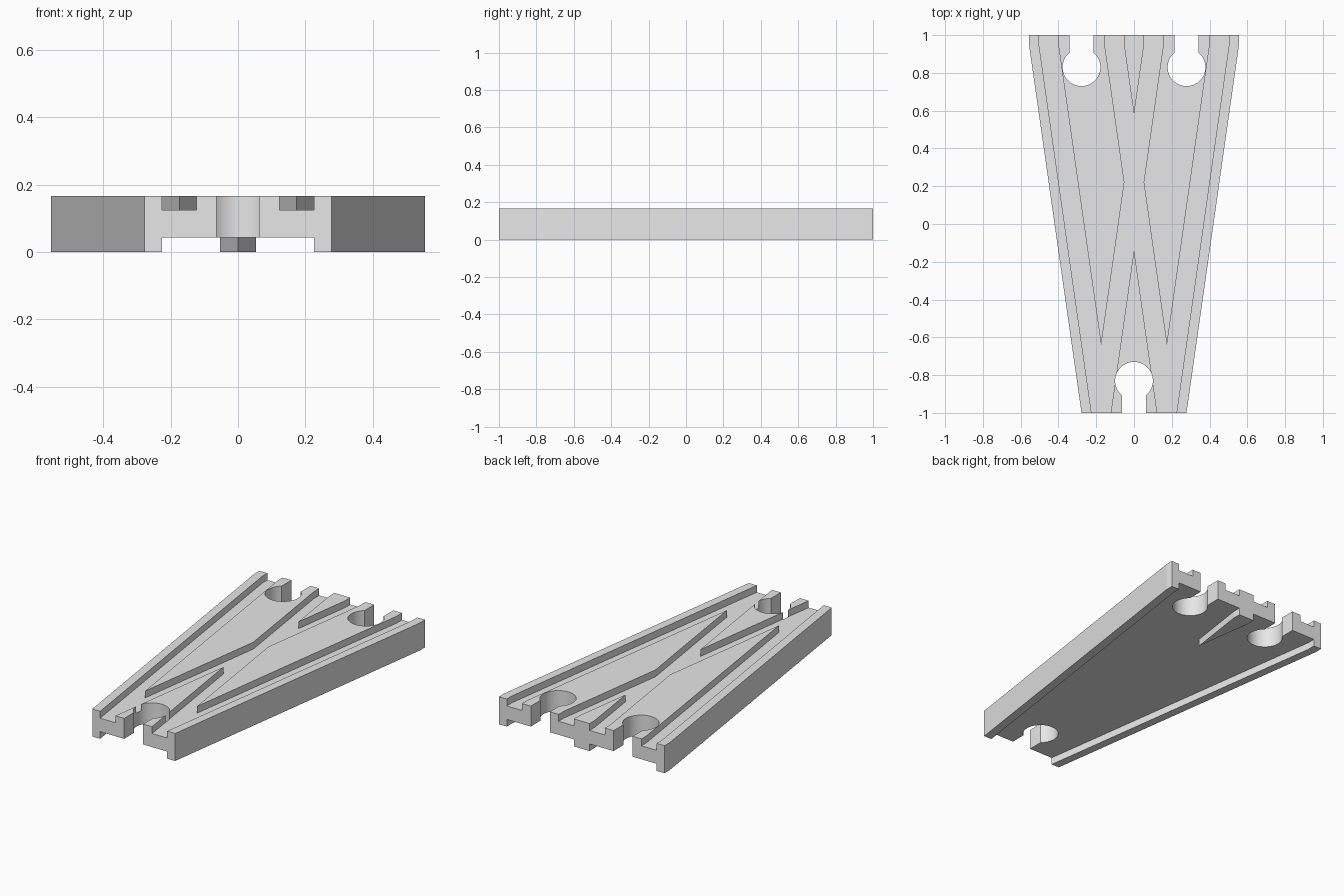
import bpy, bmesh
from math import sin, cos, asin, pi, radians

cube = bpy.data.objects.get("Cube")
if cube:
    bpy.data.objects.remove(cube, do_unlink=True)

HEIGHT, FLOOR, UNDER = 0.167, 0.125, 0.043   # top, groove floor, underside recess
BEND, SHIFT, OVER = 0.95, 0.278, 1.1         # end of the slant, sideways shift, cutter overrun
RAIL, HALF_GROOVE, INNER = 0.174, 0.051, 0.225

grey = bpy.data.materials.new("plain grey")
grey.use_nodes = True
grey.diffuse_color = (0.8, 0.8, 0.8, 1)
grey.node_tree.nodes["Principled BSDF"].inputs["Base Color"].default_value = (0.8, 0.8, 0.8, 1)


def prism(name, outline, z0, z1):
    """Extrude a flat outline from z0 to z1."""
    bm = bmesh.new()
    face = bm.faces.new([bm.verts.new((x, y, z0)) for x, y in outline])
    top = bmesh.ops.extrude_face_region(bm, geom=[face])["geom"]
    bmesh.ops.translate(bm, vec=(0, 0, z1 - z0),
                        verts=[v for v in top if isinstance(v, bmesh.types.BMVert)])
    bmesh.ops.recalc_face_normals(bm, faces=bm.faces)
    mesh = bpy.data.meshes.new(name)
    bm.to_mesh(mesh)
    bm.free()
    mesh.materials.append(grey)
    obj = bpy.data.objects.new(name, mesh)
    bpy.context.collection.objects.link(obj)
    return obj


def cut(target, outline, z0, z1):
    """Subtract an extruded outline from the target."""
    cutter = prism("cutter", outline, z0, z1)
    cutter.hide_render = True
    mod = target.modifiers.new("cut", 'BOOLEAN')
    mod.operation, mod.solver, mod.object = 'DIFFERENCE', 'EXACT', cutter
    bpy.ops.object.select_all(action='DESELECT')
    target.select_set(True)
    bpy.context.view_layer.objects.active = target
    bpy.ops.object.modifier_apply(modifier=mod.name)
    bpy.data.objects.remove(cutter, do_unlink=True)


def track_edge(x, shift, end=OVER):
    """Straight path drifting sideways, then running square to the back."""
    path = [(x, -1), (x + shift, BEND), (x + shift, end)]
    return path if end == 1 else [(x, -end)] + path


def mirrored(path):
    return path + [(-x, y) for x, y in reversed(path) if x]


def socket(cx, side, radius=0.1, half_slot=0.064, steps=48):
    """Keyhole outline open toward the front (side -1) or back (side 1)."""
    gap = asin(half_slot / radius)
    arc = [gap + (2 * pi - 2 * gap) * i / steps for i in range(steps + 1)]
    pts = [(cx + radius * sin(a), side * (0.83 + radius * cos(a))) for a in arc]
    return pts + [(cx - half_slot, side * OVER), (cx + half_slot, side * OVER)]


# tapered slab
track = prism("switch_track", mirrored(track_edge(0.278, SHIFT, 1)), 0, HEIGHT)

# four wheel grooves, two for each diverging branch
for x in (-RAIL, RAIL):
    for shift in (-SHIFT, SHIFT):
        left = track_edge(x - HALF_GROOVE, shift)
        right = track_edge(x + HALF_GROOVE, shift)
        cut(track, left + right[::-1], FLOOR, HEIGHT + 0.1)

# underside recess, leaving the side skirts and the rear wedge
wedge = track_edge(INNER, -SHIFT)[2:]
wedge_base = SHIFT - INNER
apex_y = -1 + INNER / SHIFT * (1 + BEND)
recess = track_edge(INNER, SHIFT) + [(-x, y) for x, y in reversed(wedge)] + [(0, apex_y)]
cut(track, mirrored(recess), -0.1, UNDER)

# connector sockets, one in front and two behind
for cx, side in ((0, -1), (-SHIFT, 1), (SHIFT, 1)):
    cut(track, socket(cx, side), -0.1, HEIGHT + 0.1)

track.select_set(True)
bpy.context.view_layer.objects.active = track
bpy.ops.object.shade_smooth_by_angle(angle=radians(7))
